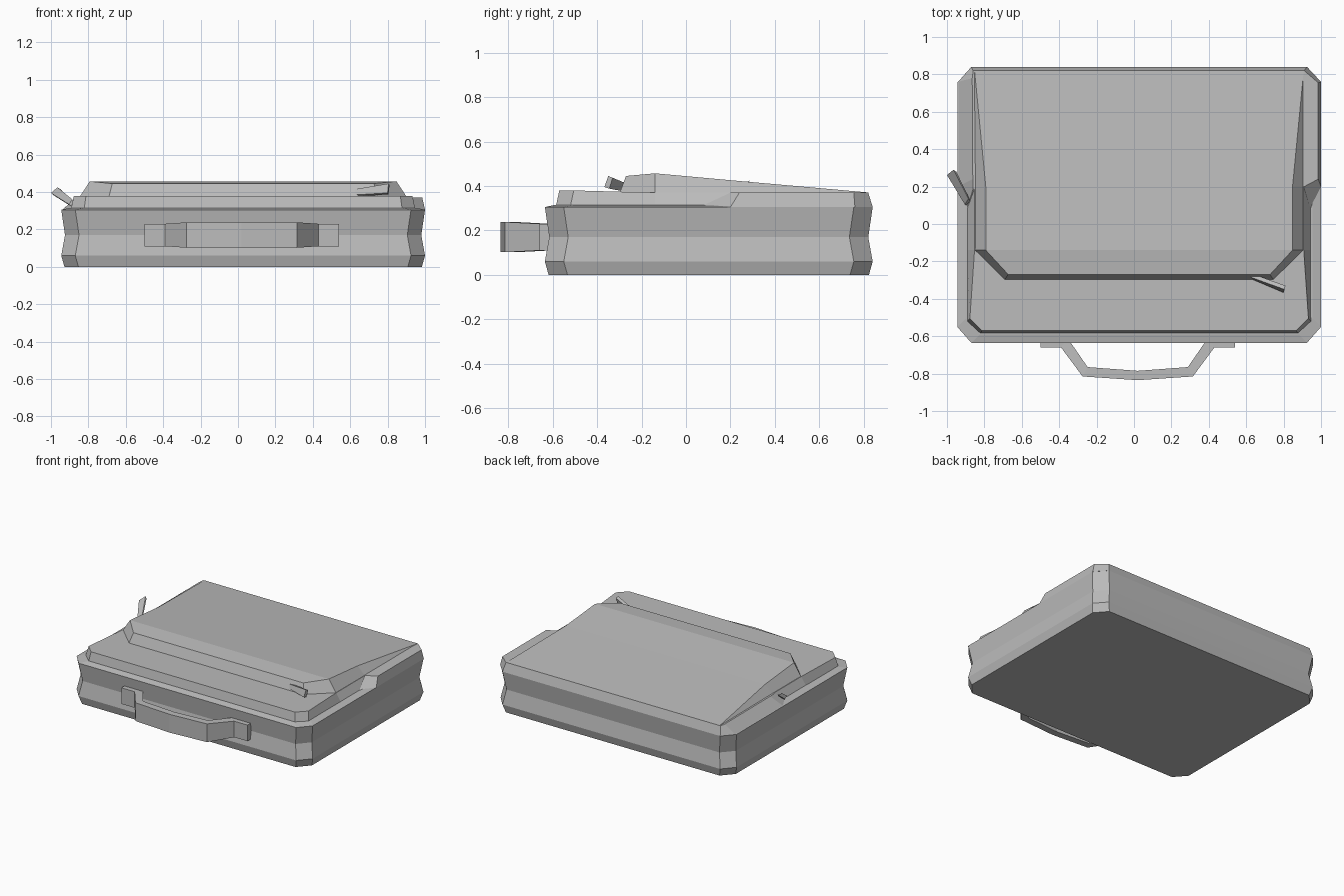
import bpy
import bmesh

cube = bpy.data.objects.get("Cube")
if cube:
    bpy.data.objects.remove(cube)

grey = bpy.data.materials.new("case grey")
grey.use_nodes = True
GREY = (0.5, 0.5, 0.5, 1)
grey.diffuse_color = GREY
grey.node_tree.nodes["Principled BSDF"].inputs["Base Color"].default_value = GREY

CX, CY = 0.0275, 0.1025   # centre of the case, offset by handle and pull tab


def loft(name, rings):
    """Skin a stack of matching closed rings and cap both ends."""
    bm = bmesh.new()
    rows = [[bm.verts.new(p) for p in ring] for ring in rings]
    for a, b in zip(rows, rows[1:]):
        for i in range(len(a)):
            j = (i + 1) % len(a)
            bm.faces.new((a[i], a[j], b[j], b[i]))
    bm.faces.new(rows[0][::-1])
    bm.faces.new(rows[-1])
    bmesh.ops.recalc_face_normals(bm, faces=bm.faces)
    mesh = bpy.data.meshes.new(name)
    bm.to_mesh(mesh)
    bm.free()
    mesh.materials.append(grey)
    obj = bpy.data.objects.new(name, mesh)
    bpy.context.collection.objects.link(obj)
    return obj


def octagon(hx, hy, z):
    """Rectangle with cut corners around the case centre."""
    cx, cy = 0.075, 0.085
    quarter = [(hx, hy - cy), (hx - cx, hy)]
    pts = quarter + [(-x, y) for x, y in quarter[::-1]]
    pts += [(-x, -y) for x, y in pts]
    return [(CX + x, CY + y, z) for x, y in pts]


# Case body with a pinched waist and a narrow top ledge
loft("case_body", [octagon(0.9725 - d, 0.7375 - d, z) for d, z in
                   ((0.017, 0), (0, 0.06), (0.02, 0.17), (0, 0.305), (0.045, 0.315))])


# Low front section of the lid
def mirrored(half, z):
    right = [(CX + x, y, z + dz) for x, y, dz in half]
    return right + [(2 * CX - x, y, z) for x, y, z in right[::-1]]


loft("front_lid", [
    mirrored([(0.85, -0.585, 0), (0.92, -0.52, 0), (0.92, -0.14, 0), (0.92, 0.2, 0)], 0.31),
    mirrored([(0.84, -0.57, 0.01), (0.905, -0.505, 0.01), (0.88, -0.14, 0), (0.88, 0.2, 0)], 0.37),
])

# Raised rear rim: wedge shaped at its front ends
low = [(-0.895, 0.07), (-0.94, 0.2), (-0.94, 0.76), (-0.87, 0.84),
       (0.925, 0.84), (1, 0.76), (1, 0.2), (0.95, 0.06)]
high = [(-0.86, 0.19), (-0.862, 0.24), (-0.865, 0.78), (-0.86, 0.82),
        (0.91, 0.82), (0.985, 0.755), (0.985, 0.24), (0.91, 0.2)]
loft("rear_rim", [[(x, y, 0.305) for x, y in low], [(x, y, 0.37) for x, y in high]])


# Sloping main lid: cross-sections from front to back
def section(y_low, y_top, outer, inner, z_top):
    return [(CX - outer, y_low, 0.365), (CX - inner, y_top, z_top),
            (CX + inner, y_top, z_top), (CX + outer, y_low, 0.365)]


loft("main_lid", [
    section(-0.30, -0.27, 0.72, 0.70, 0.445),
    section(-0.14, -0.14, 0.88, 0.82, 0.457),
    section(0.2, 0.2, 0.88, 0.82, 0.426),
    section(0.82, 0.82, 0.88, 0.88, 0.371),
])

# Carry handle: outer and inner path points for half of the strap
HX = 0.02
half_strap = [(0.52, -0.66, 0.52, -0.61, 0.06), (0.41, -0.66, 0.375, -0.61, 0.06),
              (0.295, -0.815, 0.268, -0.765, 0.068)]
strap = [(-a, b, -c, d, h) for a, b, c, d, h in half_strap]
strap += [(0, -0.835, 0, -0.785, 0.068)] + half_strap[::-1]
loft("handle", [[(HX + xo, yo, 0.17 - h), (HX + xo, yo, 0.17 + h),
                 (HX + xi, yi, 0.17 + h), (HX + xi, yi, 0.17 - h)]
                for xo, yo, xi, yi, h in strap])

# Pull tabs at the two ends of the closure
loft("front_pull_tab", [
    [(0.625, -0.285, 0.415), (0.63, -0.295, 0.385), (0.635, -0.275, 0.375), (0.63, -0.265, 0.41)],
    [(0.805, -0.35, 0.445), (0.80, -0.367, 0.395), (0.805, -0.345, 0.388), (0.81, -0.33, 0.437)],
])
loft("side_pull_tab", [
    [(-0.905, 0.105, 0.335), (-0.895, 0.10, 0.325), (-0.875, 0.125, 0.345), (-0.885, 0.135, 0.36)],
    [(-1.0, 0.262, 0.395), (-0.99, 0.258, 0.385), (-0.95, 0.28, 0.415), (-0.965, 0.29, 0.425)],
])
